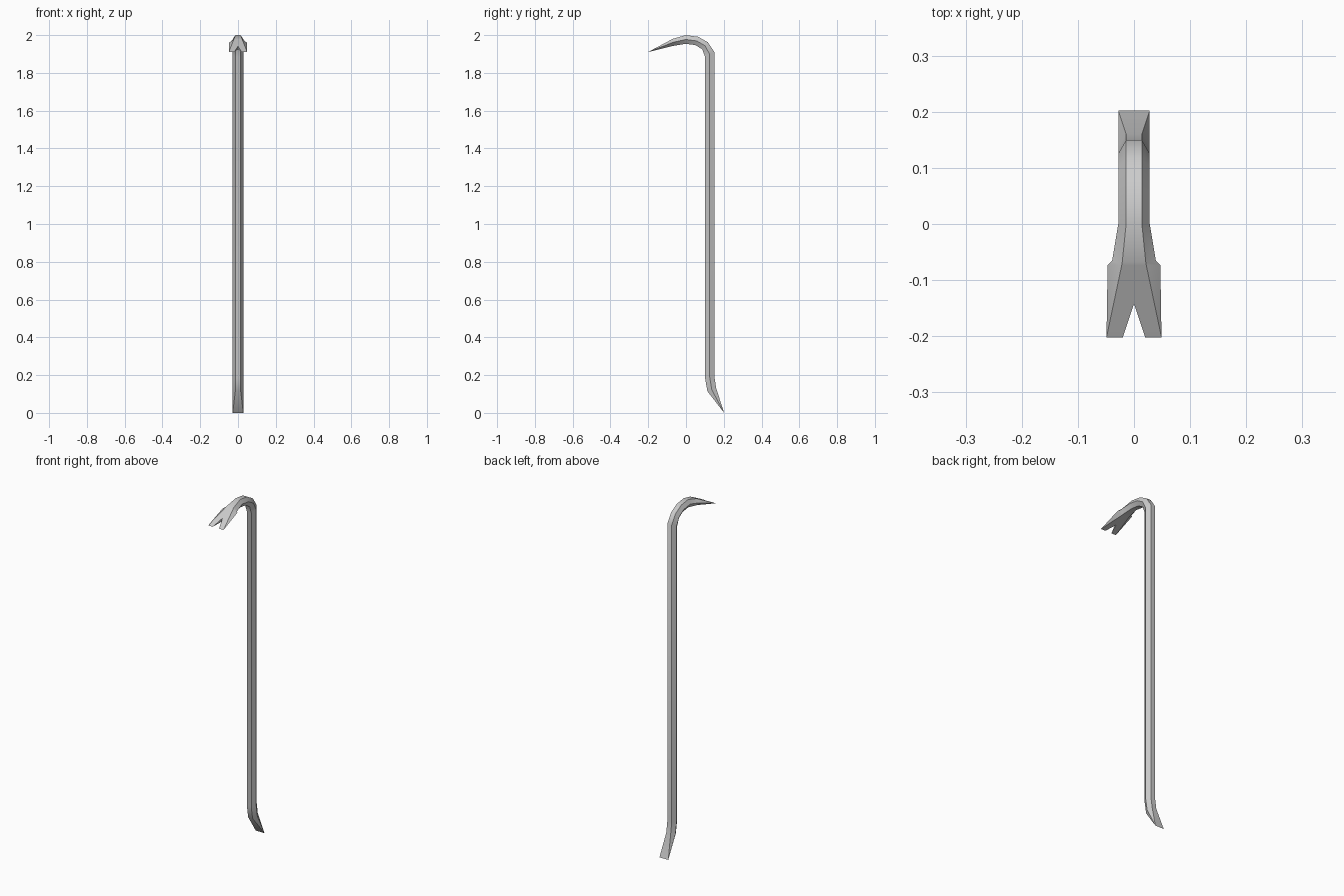
import bpy, bmesh

if "Cube" in bpy.data.objects:
    bpy.data.objects.remove(bpy.data.objects["Cube"])

# Stations along the bar: outer (y, z), inner (y, z), half width of flat, half width at mid corner
STATIONS = [
    (0.160, 0.130, 0.113, 0.115, 0.014, 0.028),
    (0.150, 0.195, 0.101, 0.185, 0.014, 0.028),
    (0.150, 1.910, 0.101, 1.885, 0.014, 0.028),
    (0.116, 1.962, 0.086, 1.925, 0.014, 0.028),
    (0.065, 1.991, 0.050, 1.947, 0.014, 0.028),
    (0.000, 2.000, 0.000, 1.954, 0.014, 0.028),
    (-0.068, 1.981, -0.063, 1.944, 0.021, 0.039),
    (-0.074, 1.978, -0.072, 1.942, 0.022, 0.047),
]
CHISEL = (0.202, 0.0)
CLAW = (-0.202, 1.91)
NOTCH_Y = -0.142

bm = bmesh.new()


def ring(oy, oz, iy, iz, flat, mid):
    my, mz = (oy + iy) / 2, (oz + iz) / 2
    pts = [(-flat, oy, oz), (flat, oy, oz), (mid, my, mz),
           (flat, iy, iz), (-flat, iy, iz), (-mid, my, mz)]
    return [bm.verts.new(p) for p in pts]


# Hexagonal shaft and hook
rings = [ring(*s) for s in STATIONS]
for a, b in zip(rings, rings[1:]):
    for i in range(6):
        j = (i + 1) % 6
        bm.faces.new((a[i], a[j], b[j], b[i]))

# Chisel end: the hexagon collapses to a wide straight edge
r = rings[0]
left, right = (bm.verts.new((x, *CHISEL)) for x in (-0.028, 0.028))
bm.faces.new((r[0], r[1], right, left))
bm.faces.new((r[3], r[4], left, right))
for a, b, t in ((1, 2, right), (2, 3, right), (4, 5, left), (5, 0, left)):
    bm.faces.new((r[a], r[b], t))

# Claw end: wedge with a V notch
r = rings[-1]


def notch(y, z):
    t = (NOTCH_Y - y) / (CLAW[0] - y)
    return bm.verts.new((0, NOTCH_Y, z + (CLAW[1] - z) * t))


top = notch(*STATIONS[-1][0:2])
bottom = notch(*STATIONS[-1][2:4])
bm.faces.new((r[0], r[1], top))
bm.faces.new((r[3], r[4], bottom))
for s, o, m, i in ((-1, 0, 5, 4), (1, 1, 2, 3)):
    outer = bm.verts.new((s * 0.049, *CLAW))
    inner = bm.verts.new((s * 0.020, *CLAW))
    bm.faces.new((r[o], outer, inner, top))
    bm.faces.new((r[i], outer, inner, bottom))
    bm.faces.new((r[o], r[m], outer))
    bm.faces.new((r[m], r[i], outer))
    bm.faces.new((top, inner, bottom))

bmesh.ops.recalc_face_normals(bm, faces=bm.faces[:])
mesh = bpy.data.meshes.new("pry_bar")
bm.to_mesh(mesh)
bm.free()
bar = bpy.data.objects.new("pry_bar", mesh)
bpy.context.collection.objects.link(bar)

# Soft bends, crisp hexagon edges
bpy.context.view_layer.objects.active = bar
bar.select_set(True)
bpy.ops.object.shade_smooth_by_angle(angle=0.61)
